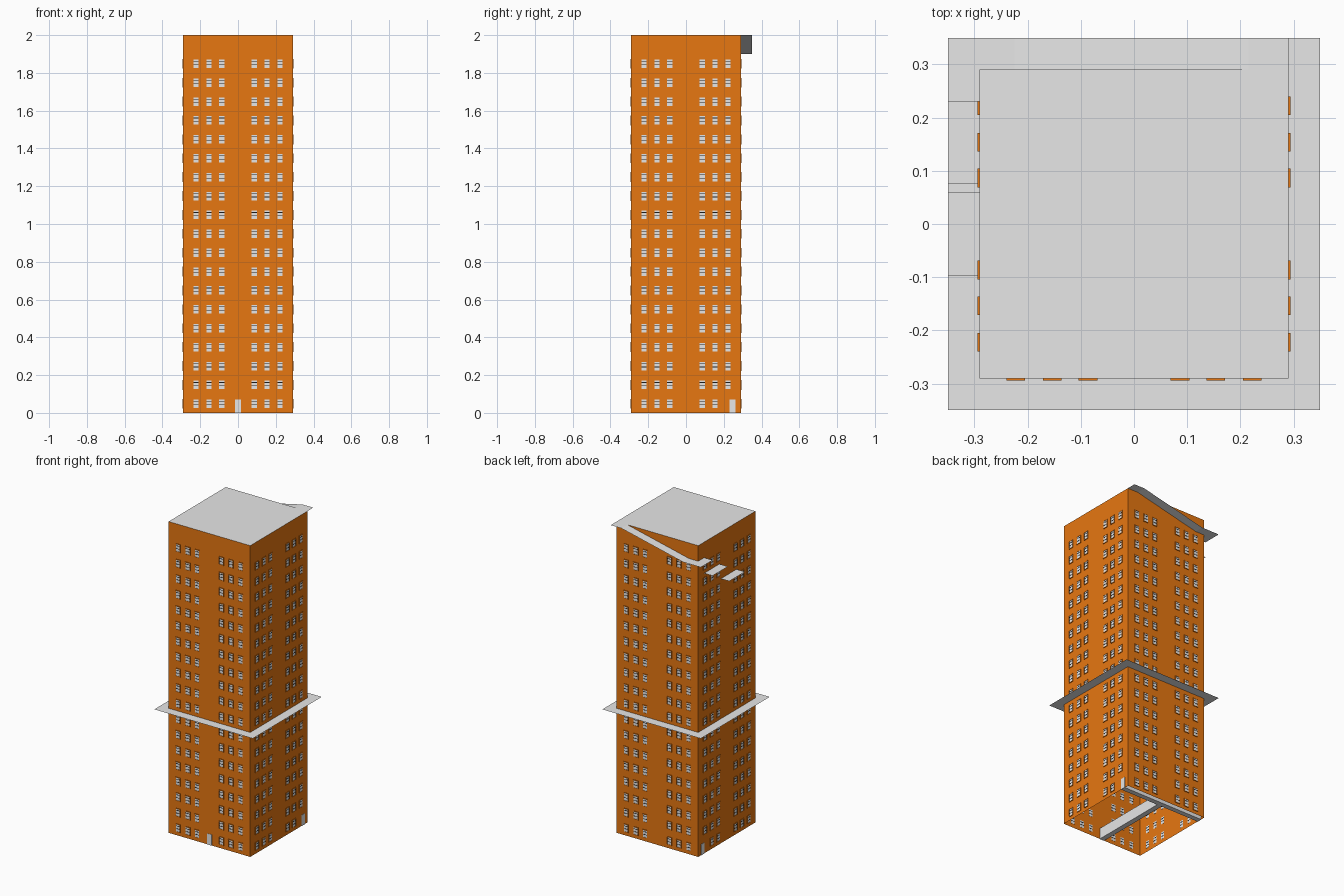
import bpy, bmesh, math
from mathutils import Matrix, Vector

if "Cube" in bpy.data.objects:
    bpy.data.objects.remove(bpy.data.objects["Cube"])

H = 0.29      # half width of tower
P = 0.35      # half width including walkways


def material(name, rgb):
    m = bpy.data.materials.new(name)
    m.diffuse_color = (*rgb, 1)
    m.use_nodes = True
    m.node_tree.nodes["Principled BSDF"].inputs["Base Color"].default_value = m.diffuse_color
    return m


ORANGE = material("orange_wall", (0.87, 0.2, 0.006))
GREY = material("light_grey", (0.8, 0.8, 0.8))
BLACK = material("black_trim", (0.01, 0.01, 0.01))


def finish(name, bm, mats):
    me = bpy.data.meshes.new(name)
    bm.to_mesh(me)
    bm.free()
    for m in mats:
        me.materials.append(m)
    ob = bpy.data.objects.new(name, me)
    bpy.context.collection.objects.link(ob)
    return ob


def box(bm, lo, hi, mat=0):
    lo, hi = Vector(lo), Vector(hi)
    mtx = Matrix.Translation((lo + hi) / 2) @ Matrix.Diagonal((*(hi - lo), 1))
    verts = bmesh.ops.create_cube(bm, size=1, matrix=mtx)["verts"]
    for f in {f for v in verts for f in v.link_faces}:
        f.material_index = mat


def sheet(name, x0, x1, y0, y1, z):
    bm = bmesh.new()
    bm.faces.new([bm.verts.new(c) for c in
                  ((x0, y0, z), (x1, y0, z), (x1, y1, z), (x0, y1, z))])
    return finish(name, bm, [GREY])


# Tower shell: open underneath, grey roof
bm = bmesh.new()
box(bm, (-H, -H, 0), (H, H, 2))
bm.faces.ensure_lookup_table()
bmesh.ops.delete(bm, geom=[f for f in bm.faces if f.normal.z < -0.5], context="FACES_ONLY")
for f in bm.faces:
    f.material_index = 1 if f.normal.z > 0.5 else 0
finish("tower", bm, [ORANGE, GREY])

# Windows: projecting frame, pane and two thin black rails, built on the front
COLUMNS = [s * c for s in (-1, 1) for c in (0.0865, 0.1535, 0.2225)]
W, T, FW, FT = 0.014, 0.0225, 0.0175, 0.026   # pane and frame half sizes


def window(bm, x, z):
    box(bm, (x - W, -H - 0.002, z - T), (x + W, -H + 0.001, z + T), 1)
    for s in (-1, 1):
        a, b = sorted((x + s * W, x + s * FW))
        box(bm, (a, -H - 0.004, z - FT), (b, -H, z + FT), 0)
        a, b = sorted((z + s * T, z + s * FT))
        box(bm, (x - W, -H - 0.004, a), (x + W, -H, b), 0)
    for dz in (0.013, -0.005):
        box(bm, (x - W, -H - 0.003, z + dz - 0.0015),
            (x + W, -H + 0.002, z + dz + 0.0015), 2)


# side name, rotation, direction of the column replaced by a ground floor door
for side, angle, door in (("front", 0, 0), ("right", 90, 1), ("back", 180, 0), ("left", -90, -1)):
    bm = bmesh.new()
    for row in range(19):
        for x in COLUMNS:
            if row == 0 and x * door > 0.2:
                continue
            window(bm, x, 0.048 + 0.1 * row)
    ob = finish(side + "_windows", bm, [ORANGE, GREY, BLACK])
    ob.rotation_euler.z = math.radians(angle)

# Ground floor corridors, whose ends show as doors
bm = bmesh.new()
box(bm, (-0.0165, -H - 0.002, 0), (0.0165, 0.23, 0.07))
finish("front_corridor", bm, [GREY])
bm = bmesh.new()
box(bm, (-H - 0.002, 0.23, 0), (H + 0.002, 0.262, 0.07))
finish("back_corridor", bm, [GREY])

# Thin walkway around the tower
sheet("walkway", -P, P, -P, P, 0.8)

# Ramp behind the tower, from the roof down to the corner landing
bm = bmesh.new()
profile = [(H, 2.0), (0.215, 2.0), (-0.225, 1.9), (-P, 1.9)]
rows = [[bm.verts.new((x, y, z)) for y in (H, P)] for x, z in profile]
for a, b in zip(rows, rows[1:]):
    bm.faces.new((b[0], a[0], a[1], b[1]))
finish("roof_ramp", bm, [GREY])

# Landing and stepped platforms on the left side
sheet("landing", -P, -H, 0.23, H, 1.9)
sheet("upper_platform", -P, -H, 0.075, 0.23, 1.8)
sheet("lower_platform", -P, -H, -0.098, 0.06, 1.7)
